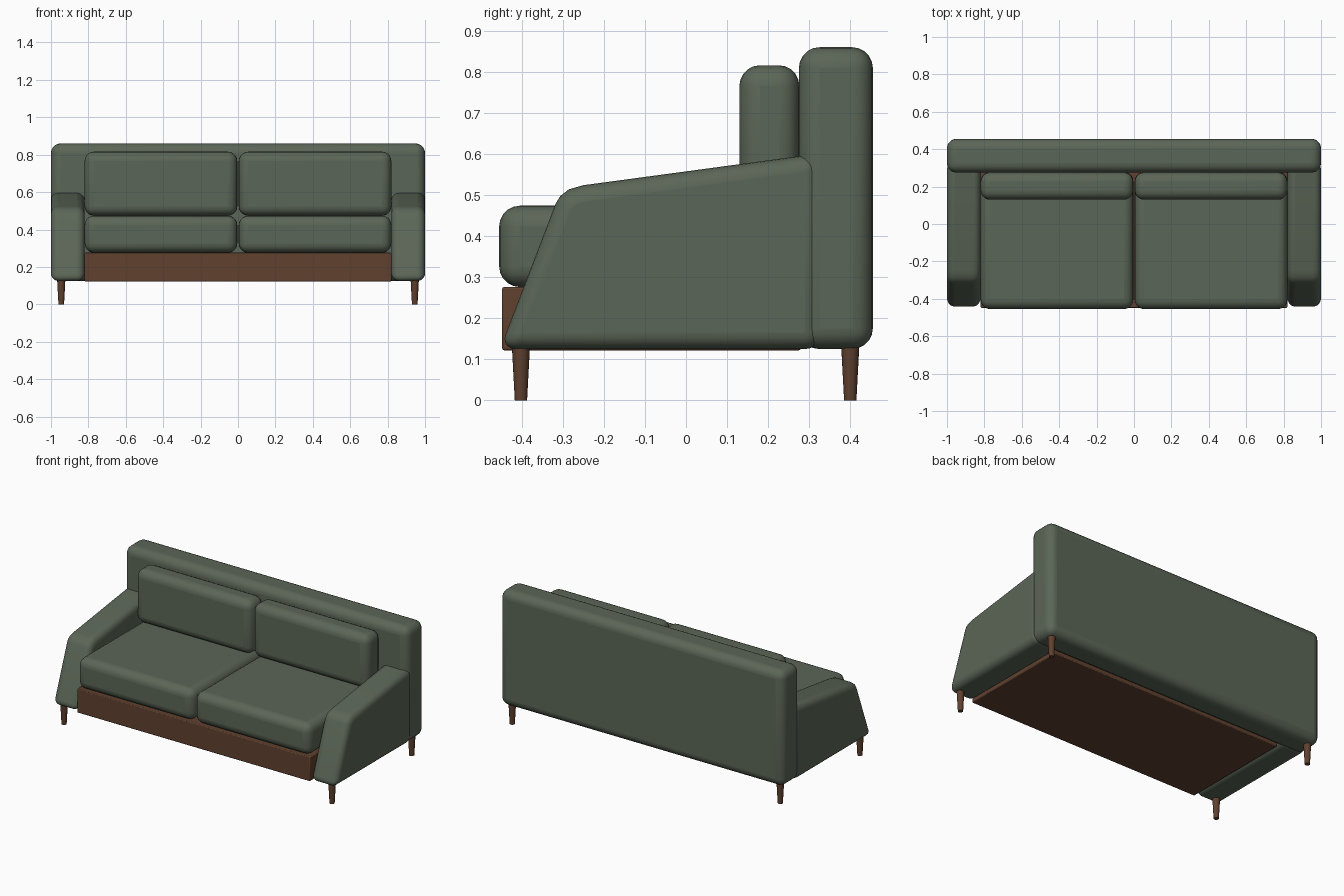
import bpy, bmesh, math

cube = bpy.data.objects.get("Cube")
if cube:
    bpy.data.objects.remove(cube, do_unlink=True)


def make_material(name, rgb):
    mat = bpy.data.materials.new(name)
    mat.use_nodes = True
    colour = (*rgb, 1.0)
    mat.diffuse_color = colour
    bsdf = mat.node_tree.nodes["Principled BSDF"]
    bsdf.inputs["Base Color"].default_value = colour
    bsdf.inputs["Roughness"].default_value = 0.8
    return mat


FABRIC = make_material("green fabric", (0.105, 0.132, 0.095))
WOOD = make_material("brown wood", (0.115, 0.052, 0.028))


def finish(bm, name, mat, bevel=0.0, segments=5):
    """Turn a bmesh into a smooth-shaded object with rounded edges."""
    bmesh.ops.recalc_face_normals(bm, faces=bm.faces)
    mesh = bpy.data.meshes.new(name)
    bm.to_mesh(mesh)
    bm.free()
    mesh.materials.append(mat)
    obj = bpy.data.objects.new(name, mesh)
    bpy.context.collection.objects.link(obj)
    if bevel:
        mod = obj.modifiers.new("rounded edges", "BEVEL")
        mod.width = bevel
        mod.segments = segments
        mod.limit_method = "ANGLE"
        mod.angle_limit = math.radians(40)
    bpy.ops.object.select_all(action="DESELECT")
    obj.select_set(True)
    bpy.context.view_layer.objects.active = obj
    bpy.ops.object.shade_smooth_by_angle(angle=math.radians(35))
    return obj


def box(name, x, y, z, mat, bevel, segments=5):
    """Rounded box given its extent on each axis."""
    bm = bmesh.new()
    bmesh.ops.create_cube(bm, size=1)
    for v in bm.verts:
        for i, (low, high) in enumerate((x, y, z)):
            v.co[i] = low if v.co[i] < 0 else high
    return finish(bm, name, mat, bevel, segments)


def arm(name, x0, x1):
    """Sloping armrest: side profile extruded across its width."""
    profile = [(-0.453, 0.125), (-0.318, 0.478), (-0.306, 0.498), (-0.285, 0.514),
               (-0.25, 0.524), (0.33, 0.602), (0.33, 0.125)]
    bm = bmesh.new()
    face = bm.faces.new([bm.verts.new((x0, y, z)) for y, z in profile])
    side = bmesh.ops.extrude_face_region(bm, geom=[face])["geom"]
    for v in side:
        if isinstance(v, bmesh.types.BMVert):
            v.co.x = x1
    return finish(bm, name, FABRIC, 0.04)


def leg(name, x, y):
    """Tapered round leg."""
    bm = bmesh.new()
    bmesh.ops.create_cone(bm, cap_ends=True, segments=20,
                          radius1=0.015, radius2=0.023, depth=0.15)
    bmesh.ops.translate(bm, verts=bm.verts, vec=(x, y, 0.075))
    return finish(bm, name, WOOD)


# Backrest and wooden seat frame
box("backrest", (-1, 1), (0.275, 0.455), (0.125, 0.86), FABRIC, 0.05)
box("seat_frame", (-0.82, 0.82), (-0.448, 0.28), (0.122, 0.276), WOOD, 0.005, 2)

# Mirrored cushions, arms and legs
for side, s in (("left", 1), ("right", -1)):
    x = sorted((s * 0.004, s * 0.82))
    box(f"{side}_seat_cushion", x, (-0.455, 0.279), (0.276, 0.474), FABRIC, 0.05)
    box(f"{side}_back_cushion", x, (0.13, 0.276), (0.474, 0.816), FABRIC, 0.05)
    arm(f"{side}_arm", s * 0.82, s * 1.0)
    leg(f"{side}_front_leg", s * 0.945, -0.402)
    leg(f"{side}_back_leg", s * 0.945, 0.40)
